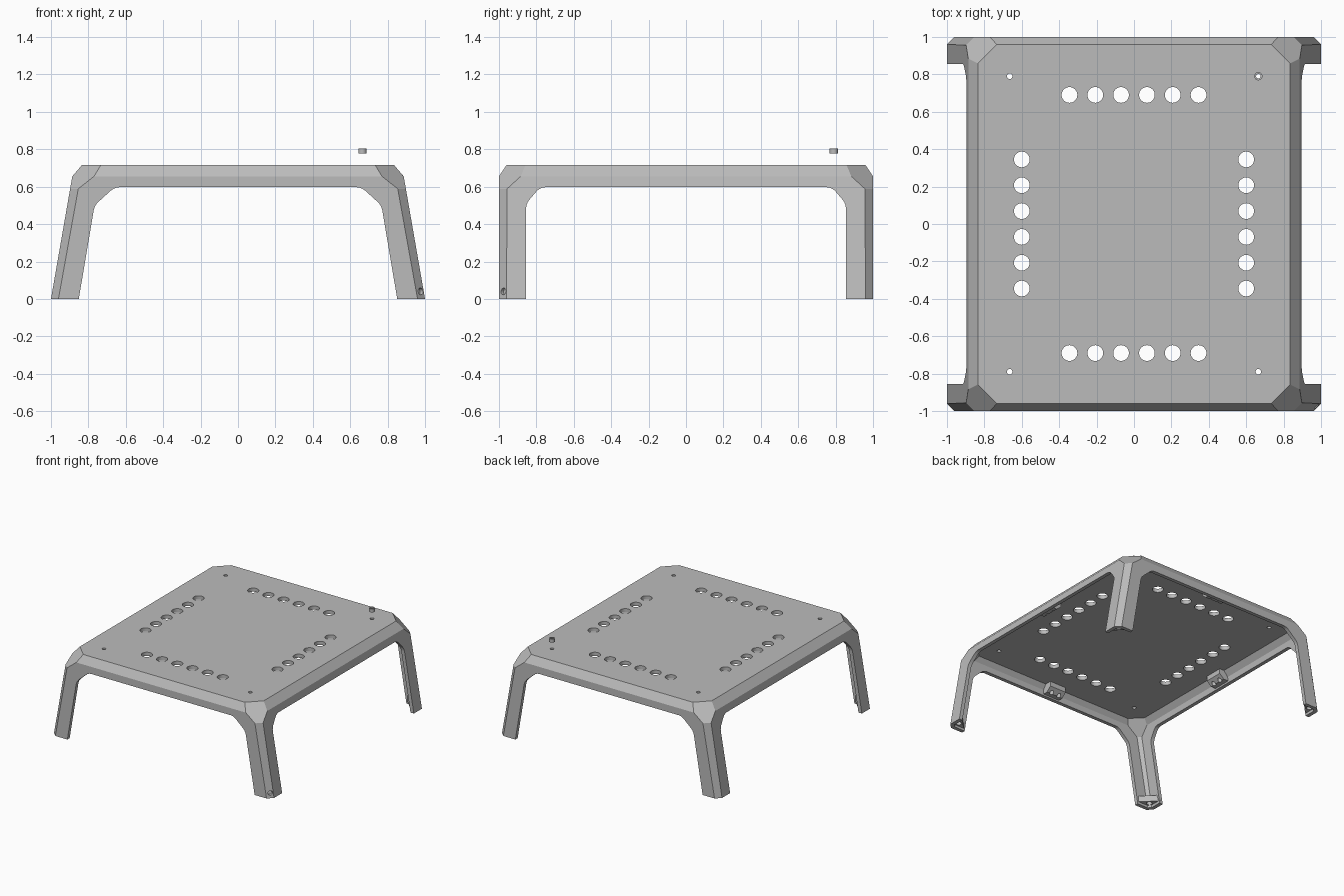
import bpy, bmesh, math
from mathutils import Matrix, Vector

cube = bpy.data.objects.get("Cube")
if cube:
    bpy.data.objects.remove(cube, do_unlink=True)

grey = bpy.data.materials.new("light grey plastic")
grey.use_nodes = True
colour = (0.5, 0.5, 0.5, 1)
grey.diffuse_color = colour
grey.node_tree.nodes["Principled BSDF"].inputs["Base Color"].default_value = colour

SIGNS = (-1, 1)
CORNERS = [(sx, sy) for sx in SIGNS for sy in SIGNS]
WALL = 0.03


def finish(bm, name):
    bmesh.ops.recalc_face_normals(bm, faces=bm.faces)
    mesh = bpy.data.meshes.new(name)
    bm.to_mesh(mesh)
    bm.free()
    ob = bpy.data.objects.new(name, mesh)
    bpy.context.collection.objects.link(ob)
    mesh.materials.append(grey)
    return ob


def body_planes():
    """Bounding planes of the stand: normal and distance."""
    planes = [((0, 0, 1), 0.715)]
    for s in SIGNS:
        planes += [((s, 0, 0.174), 1), ((0, s, 0), 1),
                   ((s * 0.06, 0, 0.051), 0.08657), ((0, s * 0.06, 0.04), 0.0862)]
    for sx, sy in CORNERS:
        planes += [((sx, sy, 0.18), 1.96), ((sx, sy, 1.267), 2.6)]
    return planes


def hull(name, inset, extra):
    """Convex solid cut from a cube by planes."""
    bm = bmesh.new()
    bmesh.ops.create_cube(bm, size=3)
    cuts = [(n, d - inset * Vector(n).length) for n, d in body_planes()] + extra
    for n, d in cuts:
        n = Vector(n)
        r = bmesh.ops.bisect_plane(bm, geom=bm.verts[:] + bm.edges[:] + bm.faces[:],
                                   plane_co=n * d / n.length_squared, plane_no=n,
                                   dist=1e-5, clear_outer=True)
        edges = [e for e in r["geom_cut"]
                 if isinstance(e, bmesh.types.BMEdge) and e.is_boundary]
        if edges:
            bmesh.ops.edgeloop_fill(bm, edges=edges)
    return finish(bm, name)


def prism(name, profile, half, turn=0.0, bevel=0.0):
    """Profile in x-z, extruded along y, then turned about z."""
    bm = bmesh.new()
    face = bm.faces.new([bm.verts.new((x, -half, z)) for x, z in profile])
    r = bmesh.ops.extrude_face_region(bm, geom=[face])
    new = [v for v in r["geom"] if isinstance(v, bmesh.types.BMVert)]
    bmesh.ops.translate(bm, verts=new, vec=(0, 2 * half, 0))
    if bevel:
        along = [e for e in bm.edges
                 if abs(e.verts[0].co.y - e.verts[1].co.y) > half
                 and e.verts[0].co.z > 0]
        bmesh.ops.bevel(bm, geom=along, offset=bevel, segments=3,
                        profile=0.5, affect='EDGES')
    bmesh.ops.rotate(bm, verts=bm.verts, cent=(0, 0, 0),
                     matrix=Matrix.Rotation(turn, 3, 'Z'))
    return finish(bm, name)


def cylinders(name, items, depth, sides=32):
    """Upright cylinders: x, y, z and radius of each."""
    bm = bmesh.new()
    for x, y, z, r in items:
        bmesh.ops.create_cone(bm, cap_ends=True, segments=sides, radius1=r, radius2=r,
                              depth=depth, matrix=Matrix.Translation((x, y, z)))
    return finish(bm, name)


def cut(ob, cutter):
    mod = ob.modifiers.new("cut", 'BOOLEAN')
    mod.operation = 'DIFFERENCE'
    mod.solver = 'EXACT'
    mod.object = cutter
    dg = bpy.context.evaluated_depsgraph_get()
    dg.update()
    mesh = bpy.data.meshes.new_from_object(ob.evaluated_get(dg))
    ob.modifiers.clear()
    ob.data = mesh
    bpy.data.objects.remove(cutter, do_unlink=True)


def smooth(ob):
    bpy.ops.object.select_all(action='DESELECT')
    ob.select_set(True)
    bpy.context.view_layer.objects.active = ob
    bpy.ops.object.shade_smooth_by_angle(angle=math.radians(20))


# Hollow shell with four legs
shell = hull("stand_shell", 0, [((0, 0, -1), 0)])
cut(shell, hull("cavity", WALL, []))


def opening(foot, knee, shoulder):
    right = [(foot[0] + 0.035, -0.2), knee, shoulder]
    return right + [(-x, z) for x, z in reversed(right)]


front = opening((0.85, 0), (0.767, 0.5), (0.66, 0.597))
side = opening((0.82, 0), (0.855, 0.51), (0.78, 0.597))
cut(shell, prism("front_opening", front, 1.3, 0, 0.025))
cut(shell, prism("side_opening", side, 1.3, math.pi / 2, 0.025))

# Rows of vent holes and four screw holes in the top
holes = []
for i in range(6):
    t = (i - 2.5) * 0.138
    for s in SIGNS:
        holes += [(t, s * 0.69, 0.7, 0.042), (s * 0.6, t, 0.7, 0.042)]
holes += [(sx * 0.665, sy * 0.79, 0.7, 0.015) for sx, sy in CORNERS]
cut(shell, cylinders("top_holes", holes, 0.2))

# Cable hole through one foot
cable = cylinders("cable_hole", [(0, 0, 0, 0.018)], 0.12)
cable.matrix_world = (Matrix.Translation((0.975, -0.975, 0.04))
                      @ Vector((1, -1, 0)).to_track_quat('Z', 'Y').to_matrix().to_4x4())
cut(shell, cable)
smooth(shell)

# Screw pads inside the feet
for sx, sy in CORNERS:
    pad = hull("foot_pad", 0.02, [((-sx, -sy, 0), -1.83), ((0, 0, 1), 0.07),
                                  ((0, 0, -1), -0.02)])
    cut(pad, cylinders("pad_hole", [(sx * 0.937, sy * 0.937, 0.02, 0.022)], 0.06))
    smooth(pad)

# Mounting blocks halfway along each wall
for k in range(4):
    d = 0.87 if k % 2 == 0 else 0.98
    turn = k * math.pi / 2
    profile = [(d, 0.61), (d - 0.05, 0.61), (d - 0.09, 0.645),
               (d - 0.09, 0.69), (d - 0.03, 0.69), (d, 0.655)]
    block = prism("mounting_block", profile, 0.075, turn)
    spin = Matrix.Rotation(turn, 3, 'Z')
    spots = [(*(spin @ Vector((d - 0.055, s * 0.035, 0.6))), 0.016) for s in SIGNS]
    cut(block, cylinders("block_holes", spots, 0.11, 20))
    smooth(block)

# Threaded insert above one screw hole
insert = cylinders("threaded_insert", [(0.665, 0.79, 0.79, 0.022)], 0.027, 24)
cut(insert, cylinders("insert_bore", [(0.665, 0.79, 0.79, 0.012)], 0.1, 24))
smooth(insert)
